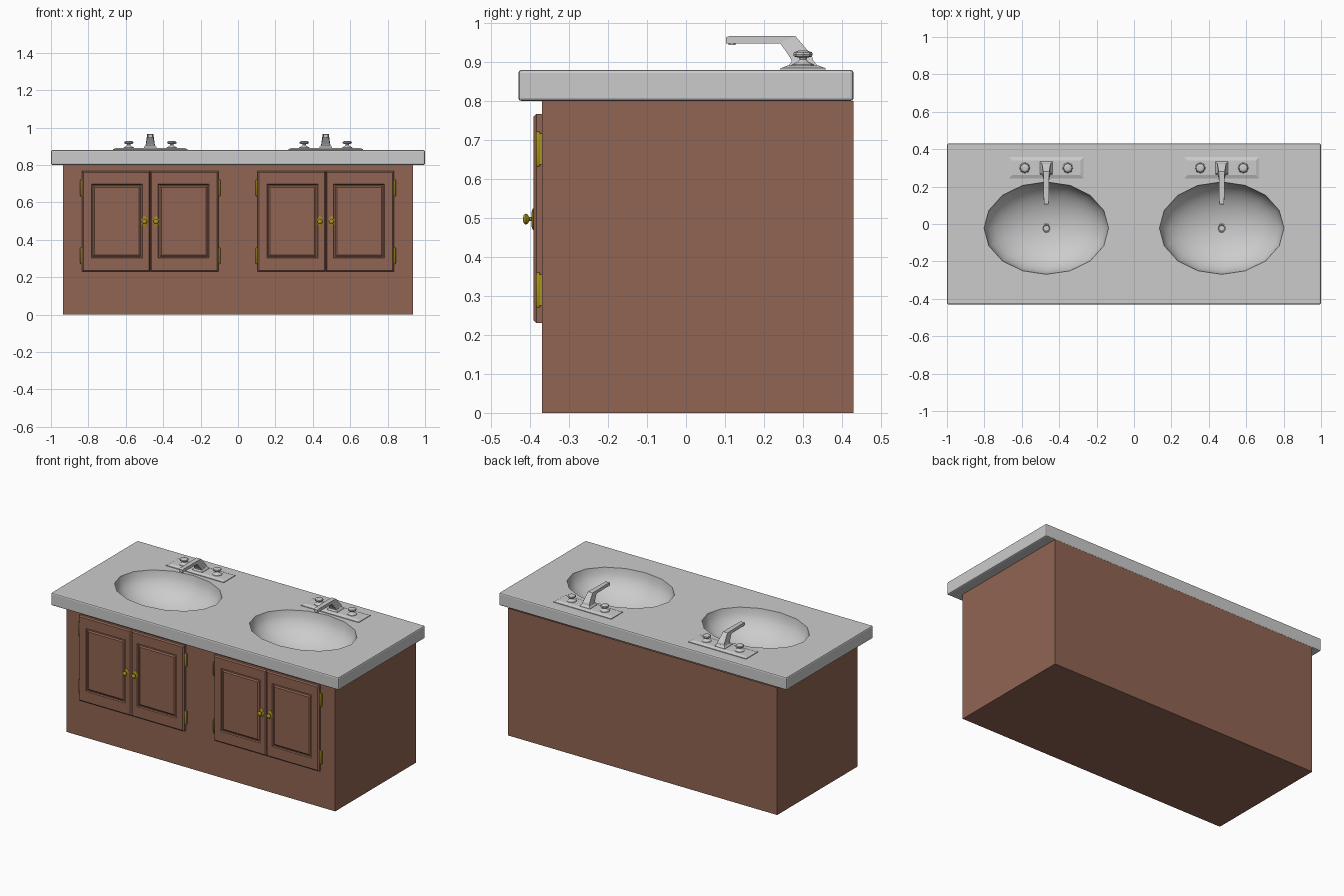
import bpy, bmesh
from math import cos, sin, pi, radians

if "Cube" in bpy.data.objects:
    bpy.data.objects.remove(bpy.data.objects["Cube"])


def material(name, rgb):
    m = bpy.data.materials.new(name)
    m.diffuse_color = (*rgb, 1)
    m.use_nodes = True
    m.node_tree.nodes["Principled BSDF"].inputs["Base Color"].default_value = m.diffuse_color
    return m


WOOD = material("wood", (0.28, 0.13, 0.085))
BRASS = material("brass", (0.40, 0.29, 0.01))


def loft(name, rings, mat=None, caps=(True, True), smooth=None, flip=False):
    """Skin a stack of closed point rings into one mesh object."""
    bm = bmesh.new()
    loops = [[bm.verts.new(p) for p in r] for r in rings]
    n = len(loops[0])
    for a, b in zip(loops, loops[1:]):
        for i in range(n):
            j = (i + 1) % n
            bm.faces.new((a[i], a[j], b[j], b[i]))
    if caps[0]:
        bm.faces.new(loops[0][::-1])
    if caps[1]:
        bm.faces.new(loops[-1])
    if all(caps):
        bmesh.ops.recalc_face_normals(bm, faces=bm.faces)
    if flip:
        bmesh.ops.reverse_faces(bm, faces=bm.faces)
    me = bpy.data.meshes.new(name)
    bm.to_mesh(me)
    bm.free()
    ob = bpy.data.objects.new(name, me)
    bpy.context.collection.objects.link(ob)
    if mat:
        me.materials.append(mat)
    if smooth:
        bpy.ops.object.select_all(action='DESELECT')
        ob.select_set(True)
        bpy.context.view_layer.objects.active = ob
        bpy.ops.object.shade_smooth_by_angle(angle=radians(smooth))
    return ob


def rect_xy(x0, x1, y0, y1, z):
    return [(x0, y0, z), (x1, y0, z), (x1, y1, z), (x0, y1, z)]


def rect_xz(x0, x1, z0, z1, y):
    return [(x0, y, z0), (x1, y, z0), (x1, y, z1), (x0, y, z1)]


def turned(profile, centre, segs, axis='Z', sx=1, sv=1):
    """Rings for a lathe profile of (radius, distance along the axis)."""
    cx, cy, cz = centre
    rings = []
    for r, d in profile:
        ring = []
        for k in range(segs):
            u, v = sx * r * cos(2 * pi * k / segs), sv * r * sin(2 * pi * k / segs)
            ring.append((cx + u, cy + v, cz + d) if axis == 'Z' else (cx + u, cy - d, cz + v))
        rings.append(ring)
    return rings


# Cabinet carcass, open at the top so the bowls can hang inside
loft("cabinet", [rect_xy(-.935, .935, -.37, .43, z) for z in (0, .80)], WOOD, caps=(True, False))

# Countertop with softened edges
counter = loft("countertop", [rect_xy(-1, 1, -.43, .43, z) for z in (.80, .88)])
bev = counter.modifiers.new("soft_edges", 'BEVEL')
bev.width, bev.segments = .008, 2

RX, RY, BOWL_Y, TOP, DEPTH = .333, .247, -.022, .88, .18

for side, cx in (("left", -.469), ("right", .469)):
    # Basin opening cut through the slab
    cutter = loft(side + "_basin_cutter",
                  turned([(1, -.2), (1, .1)], (cx, BOWL_Y, TOP), 16, sx=RX, sv=RY))
    cutter.hide_render = True
    cutter.hide_viewport = True
    cut = counter.modifiers.new(side + "_basin_cut", 'BOOLEAN')
    cut.operation, cut.solver, cut.object = 'DIFFERENCE', 'EXACT', cutter

    # Basin bowl
    bowl = [(cos(t * pi / 16), -DEPTH * sin(t * pi / 16)) for t in range(8)] + [(.03, -DEPTH)]
    loft(side + "_basin", turned(bowl, (cx, BOWL_Y, TOP), 16, sx=RX, sv=RY),
         caps=(False, True), smooth=60, flip=True)

    # Drain ring
    loft(side + "_drain", turned([(.024, -.004), (.024, .003), (.019, .006), (.016, .003), (.014, -.003)],
                                 (cx, BOWL_Y, TOP - DEPTH), 12), smooth=40)

    # Faucet base plate, with a raised field
    loft(side + "_faucet_plate", [rect_xy(cx - .2 + i, cx + .2 - i, .243 + i, .358 - i, z)
                                  for i, z in ((0, .878), (0, .884), (.018, .891))])

    # Spout: pedestal, leaning neck and long flat arm
    loft(side + "_spout_foot", [rect_xy(cx - w, cx + w, .30 - w, .30 + w, z)
                                for w, z in ((.035, .888), (.034, .895), (.026, .905))])
    path = [((.327, .900), (.272, .900), .026), ((.323, .917), (.268, .910), .023),
            ((.280, .967), (.242, .948), .016), ((.112, .967), (.105, .948), .013),
            ((.103, .963), (.103, .948), .012)]
    loft(side + "_spout", [[(cx - w, *a), (cx + w, *a), (cx + w, *b), (cx - w, *b)] for a, b, w in path])
    loft(side + "_spout_nozzle", turned([(.010, 0), (.010, .008)], (cx, .118, .943), 10), smooth=40)

    for hand, s in (("left", -1), ("right", 1)):
        tag = side + "_" + hand

        # Faucet tap handle: flared foot, stem and faceted knob
        loft(tag + "_tap", turned([(.030, .888), (.028, .894), (.015, .900), (.009, .906), (.010, .911),
                                   (.023, .914), (.025, .919), (.023, .925), (.012, .929)],
                                  (cx + s * .115, .30, 0), 8))

        # Raised panel door: chamfered edge, stile frame, groove and bead
        def door_ring(i, y, inner=False):
            a, b = (.041 + i, .315 - i) if inner else (.0005 + i, .365 - i)
            z0, z1 = (.302 + i, .698 - i) if inner else (.23 + i, .767 - i)
            x0, x1 = sorted((cx + s * a, cx + s * b))
            return rect_xz(x0, x1, z0, z1, y)
        loft(tag + "_door", [door_ring(0, -.369), door_ring(0, -.384), door_ring(.007, -.391),
                             door_ring(0, -.391, True), door_ring(.004, -.384, True),
                             door_ring(.010, -.384, True), door_ring(.018, -.390, True)], WOOD)

        # Brass pull: oval back plate plus round knob
        kx = cx + s * .031
        loft(tag + "_pull_plate", turned([(1, 0), (1, .003), (.7, .006)], (kx, -.390, .497), 14,
                                         'Y', .014, .028), BRASS, smooth=40)
        loft(tag + "_pull_knob", turned([(.006, 0), (.005, .012), (.012, .016), (.014, .021),
                                         (.011, .026), (.004, .028)], (kx, -.390, .497), 12, 'Y'),
             BRASS, smooth=50)

        # Brass hinges on the outer edge: leaf and barrel with tapered tips
        hx = cx + s * .369
        for level, hz in (("lower", .315), ("upper", .677)):
            loft(f"{tag}_{level}_hinge_barrel",
                 turned([(.003, -.045), (.006, -.039), (.006, .039), (.003, .045)],
                        (hx, -.379, hz), 8), BRASS, smooth=50)
            loft(f"{tag}_{level}_hinge_leaf",
                 [rect_xz(hx - .007, hx + .007, hz - .04, hz + .04, y) for y in (-.369, -.376)], BRASS)
